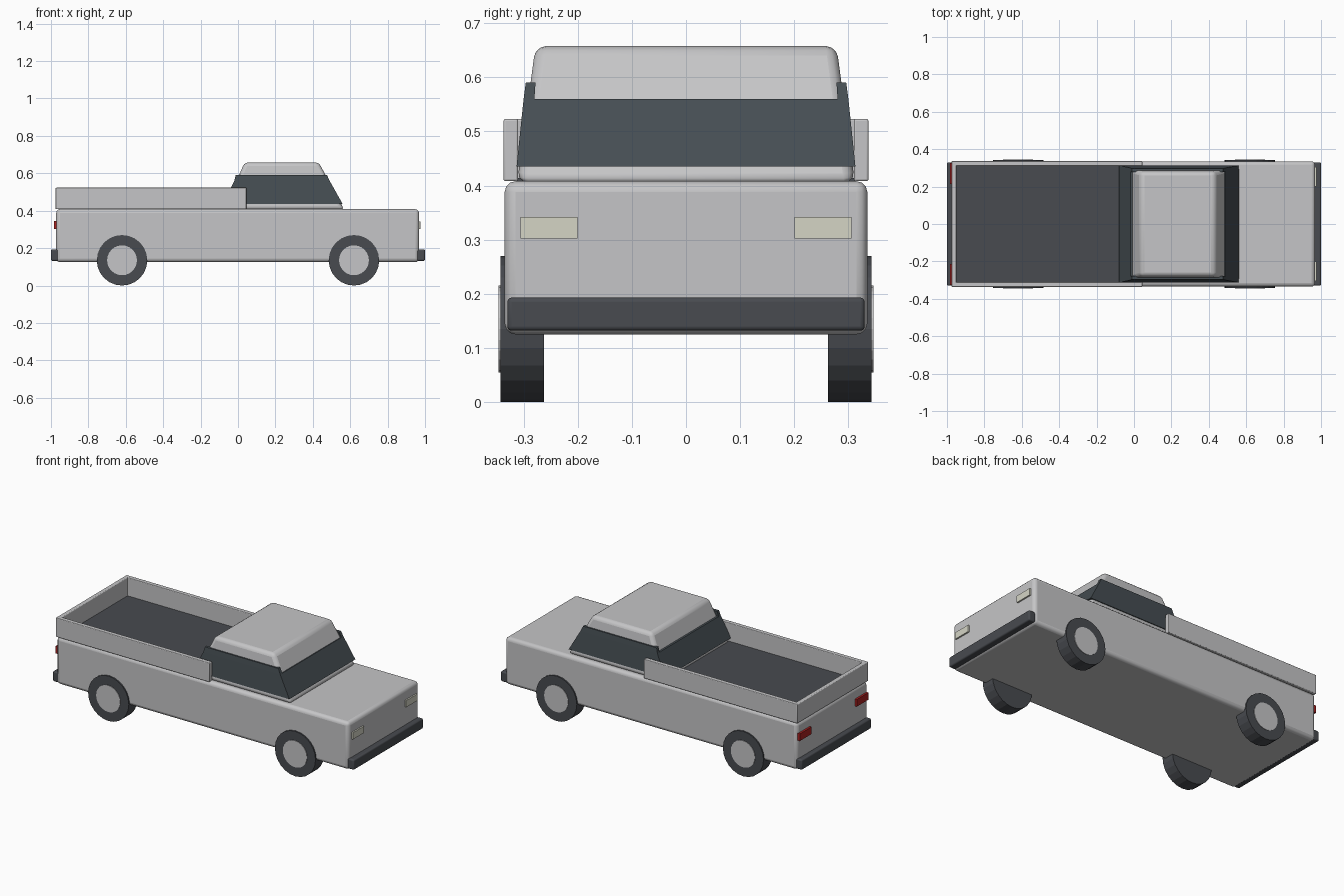
import bpy, bmesh, math

old = bpy.data.objects.get("Cube")
if old:
    bpy.data.objects.remove(old, do_unlink=True)


def material(name, r, g, b):
    m = bpy.data.materials.new(name)
    m.use_nodes = True
    m.diffuse_color = (r, g, b, 1)
    m.node_tree.nodes["Principled BSDF"].inputs["Base Color"].default_value = (r, g, b, 1)
    return m


paint = material("silver paint", 0.56, 0.56, 0.57)
glass = material("dark glass", 0.06, 0.075, 0.085)
rubber = material("black rubber", 0.065, 0.07, 0.08)
lamp = material("pale lamp", 0.66, 0.66, 0.56)
red = material("red lamp", 0.4, 0.015, 0.015)


def finish(name, bm, mat, bevel=0, segments=3):
    bmesh.ops.recalc_face_normals(bm, faces=bm.faces)
    mesh = bpy.data.meshes.new(name)
    bm.to_mesh(mesh)
    bm.free()
    mesh.materials.append(mat)
    ob = bpy.data.objects.new(name, mesh)
    bpy.context.collection.objects.link(ob)
    if bevel:
        mod = ob.modifiers.new("Bevel", "BEVEL")
        mod.width, mod.segments = bevel, segments
        bpy.ops.object.select_all(action="DESELECT")
        ob.select_set(True)
        bpy.context.view_layer.objects.active = ob
        bpy.ops.object.shade_smooth_by_angle(angle=math.radians(35))
    return ob


def block(name, low, high, z, mat, bevel=0, segments=3):
    """Solid between a lower and an upper rectangle, each (x0, x1, y0, y1)."""
    bm = bmesh.new()
    rings = []
    for (x0, x1, y0, y1), h in zip((low, high), z):
        rings.append([bm.verts.new((x, y, h)) for x, y in
                      ((x0, y0), (x1, y0), (x1, y1), (x0, y1))])
    bm.faces.new(rings[0])
    bm.faces.new(rings[1])
    for i in range(4):
        j = (i + 1) % 4
        bm.faces.new((rings[0][i], rings[0][j], rings[1][j], rings[1][i]))
    return finish(name, bm, mat, bevel, segments)


def box(name, x0, x1, y0, y1, z0, z1, mat, bevel=0):
    return block(name, (x0, x1, y0, y1), (x0, x1, y0, y1), (z0, z1), mat, bevel)


def disc(name, x, y0, y1, z, radius, mat):
    """Cylinder lying along y."""
    bm = bmesh.new()
    bmesh.ops.create_cone(bm, cap_ends=True, segments=24, radius1=radius,
                          radius2=radius, depth=abs(y1 - y0))
    for v in bm.verts:
        v.co = (x + v.co.x, (y0 + y1) / 2 + v.co.z, z + v.co.y)
    return finish(name, bm, mat)


# Body and cabin
box("body", -0.972, 0.968, -0.335, 0.335, 0.125, 0.408, paint, 0.02)
block("cabin", (-0.075, 0.568, -0.312, 0.312), (0.035, 0.432, -0.278, 0.278),
      (0.405, 0.658), paint, 0.02)

# Wraparound glass, with the side panes standing taller
block("window_band", (-0.08, 0.56, -0.313, 0.313), (-0.02, 0.49, -0.3, 0.3),
      (0.435, 0.56), glass)

# Load bed
box("bed_floor", -0.955, -0.05, -0.315, 0.315, 0.4, 0.414, rubber)
box("bed_tailgate", -0.975, -0.95, -0.337, 0.337, 0.408, 0.523, paint, 0.004)

# Bumpers
box("front_bumper", 0.955, 1.0, -0.33, 0.33, 0.132, 0.193, rubber, 0.008)
box("rear_bumper", -1.0, -0.955, -0.33, 0.33, 0.132, 0.193, rubber, 0.008)

# Parts repeated on each side
for side, s in (("left", 1), ("right", -1)):
    def span(a, b):
        return tuple(sorted((a * s, b * s)))

    block(side + "_window_top", (-0.02, 0.49) + span(0.28, 0.3),
          (-0.012, 0.476) + span(0.278, 0.296), (0.56, 0.59), glass)
    box(side + "_bed_rail", -0.975, 0.045, *span(0.31, 0.337), 0.408, 0.523, paint, 0.004)
    box(side + "_headlight", 0.96, 0.977, *span(0.2, 0.306), 0.302, 0.342, lamp)
    box(side + "_tail_light", -0.984, -0.96, *span(0.215, 0.325), 0.302, 0.345, red)
    for end, x in (("front", 0.62), ("rear", -0.62)):
        disc(f"{side}_{end}_tyre", x, 0.262 * s, 0.343 * s, 0.135, 0.135, rubber)
        disc(f"{side}_{end}_hub", x, 0.3 * s, 0.346 * s, 0.135, 0.08, paint)
